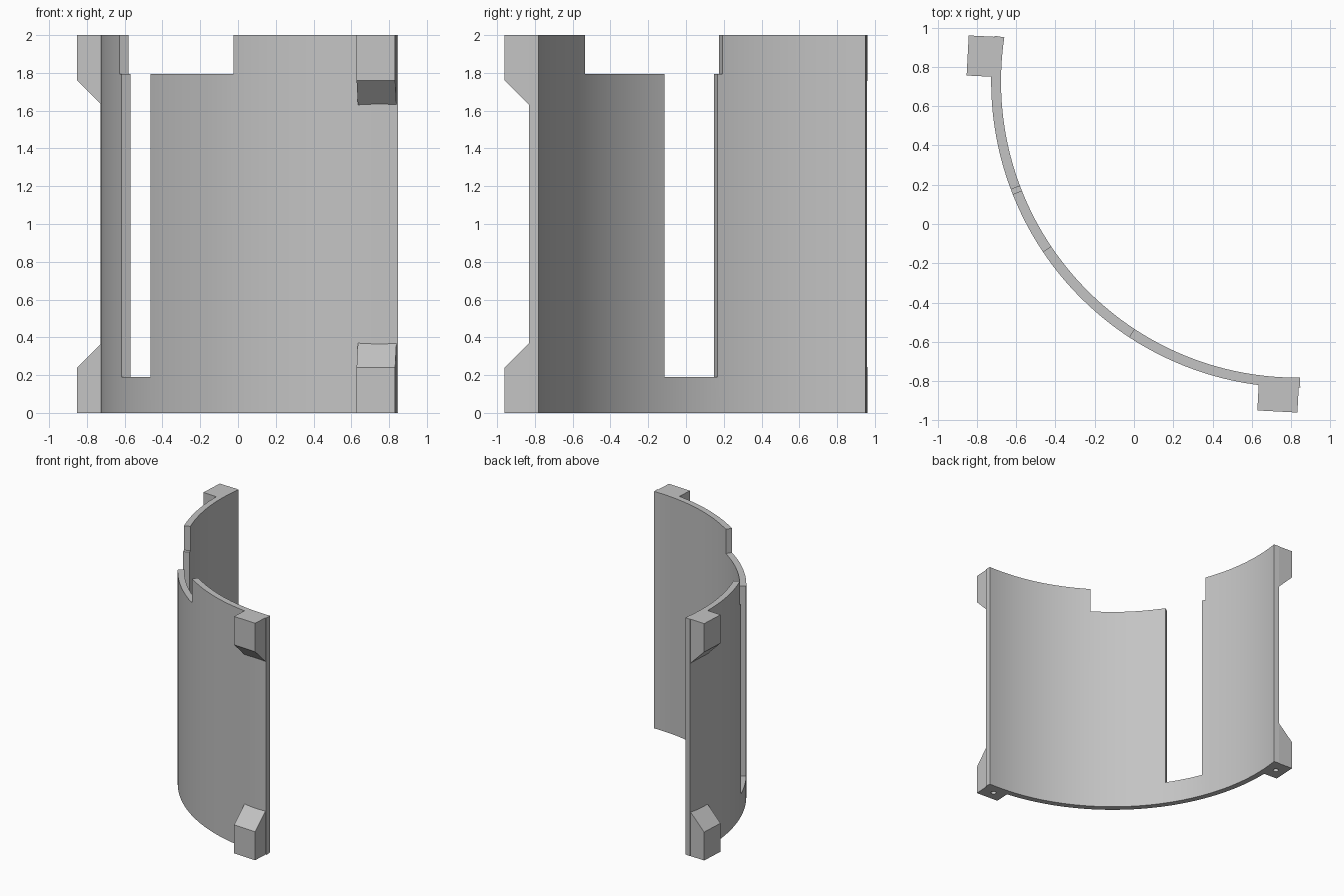
import bpy, bmesh
from math import radians, cos, sin, ceil
from mathutils import Vector

cube = bpy.data.objects.get("Cube")
if cube:
    bpy.data.objects.remove(cube, do_unlink=True)

grey = bpy.data.materials.new("plain grey")
grey.use_nodes = True
COLOUR = (0.55, 0.55, 0.55, 1)
grey.diffuse_color = COLOUR
grey.node_tree.nodes["Principled BSDF"].inputs["Base Color"].default_value = COLOUR

HEIGHT = 2.0
CENTRE = Vector((0.83, 0.725, 0))
R_IN, R_OUT = 1.507, 1.557


def finish(name, bm):
    bmesh.ops.remove_doubles(bm, verts=bm.verts, dist=0.0001)
    bmesh.ops.recalc_face_normals(bm, faces=bm.faces)
    mesh = bpy.data.meshes.new(name)
    bm.to_mesh(mesh)
    bm.free()
    mesh.materials.append(grey)
    obj = bpy.data.objects.new(name, mesh)
    bpy.context.collection.objects.link(obj)
    return obj


def activate(obj):
    bpy.ops.object.select_all(action='DESELECT')
    obj.select_set(True)
    bpy.context.view_layer.objects.active = obj


# Curved wall: angular spans and how many height levels each one fills
LEVELS = [0, 0.19, 1.795, HEIGHT]
SPANS = [(171.4, 200.65, 3), (200.65, 201.7, 2), (201.7, 213.8, 1),
         (213.8, 236.7, 2), (236.7, 270.6, 3)]

strips = []
for start, end, fill in SPANS:
    n = ceil((end - start) / 1.5)
    step = (end - start) / n
    strips += [(start + i * step, start + (i + 1) * step, fill) for i in range(n)]


def point(angle, radius, z):
    a = radians(angle)
    return CENTRE + Vector((radius * cos(a), radius * sin(a), z))


bm = bmesh.new()


def quad(*points):
    bm.faces.new([bm.verts.new(p) for p in points])


for i, (a, b, fill) in enumerate(strips):
    # Curved faces
    for lo, hi in zip(LEVELS[:fill], LEVELS[1:fill + 1]):
        for r in (R_IN, R_OUT):
            quad(point(a, r, lo), point(b, r, lo), point(b, r, hi), point(a, r, hi))
    # Floor and rim
    for z in (0, LEVELS[fill]):
        quad(point(a, R_IN, z), point(b, R_IN, z), point(b, R_OUT, z), point(a, R_OUT, z))
    # Exposed side faces at the ends, the slot and the notch
    before = strips[i - 1][2] if i else 0
    after = strips[i + 1][2] if i + 1 < len(strips) else 0
    for angle, other in ((a, before), (b, after)):
        for k in range(other, fill):
            lo, hi = LEVELS[k], LEVELS[k + 1]
            quad(point(angle, R_IN, lo), point(angle, R_OUT, lo),
                 point(angle, R_OUT, hi), point(angle, R_IN, hi))

wall = finish("curved_wall", bm)
activate(wall)
bpy.ops.object.shade_smooth_by_angle(angle=radians(30))


# Chamfered mounting lugs at the four corners
DEPTH, WIDTH, STRAIGHT = 0.155, 0.204, 0.24


def lug(name, corner, inward, along, top):
    profile = [(0, 0), (0, STRAIGHT), (DEPTH, STRAIGHT + DEPTH), (DEPTH, 0)]
    bm = bmesh.new()
    verts = []
    for d, z in profile:
        p = corner + inward * d
        p.z = HEIGHT - z if top else z
        verts.append(bm.verts.new(p))
    face = bm.faces.new(verts)
    ext = bmesh.ops.extrude_face_region(bm, geom=[face], use_keep_orig=True)
    moved = [g for g in ext["geom"] if isinstance(g, bmesh.types.BMVert)]
    bmesh.ops.translate(bm, verts=moved, vec=along * WIDTH)
    return finish(name, bm)


def drill(obj, centre):
    # Blind screw hole in the underside
    bpy.ops.mesh.primitive_cylinder_add(vertices=24, radius=0.021, depth=0.24, location=centre)
    cutter = bpy.context.object
    cutter.hide_render = True
    mod = obj.modifiers.new("screw_hole", 'BOOLEAN')
    mod.operation = 'DIFFERENCE'
    mod.solver = 'EXACT'
    mod.object = cutter
    activate(obj)
    bpy.ops.object.modifier_apply(modifier=mod.name)
    bpy.data.objects.remove(cutter, do_unlink=True)


TILT = radians(3)
x_axis = Vector((cos(TILT), -sin(TILT), 0))
y_axis = Vector((sin(TILT), cos(TILT), 0))
SIDES = [("right", Vector((-0.852, 0.756, 0)), x_axis, y_axis),
         ("left", Vector((0.628, -0.949, 0)), y_axis, x_axis)]

for side, corner, inward, along in SIDES:
    lug(side + "_upper_lug", corner, inward, along, True)
    lower = lug(side + "_lower_lug", corner, inward, along, False)
    drill(lower, corner + inward * 0.085 + along * WIDTH / 2)
